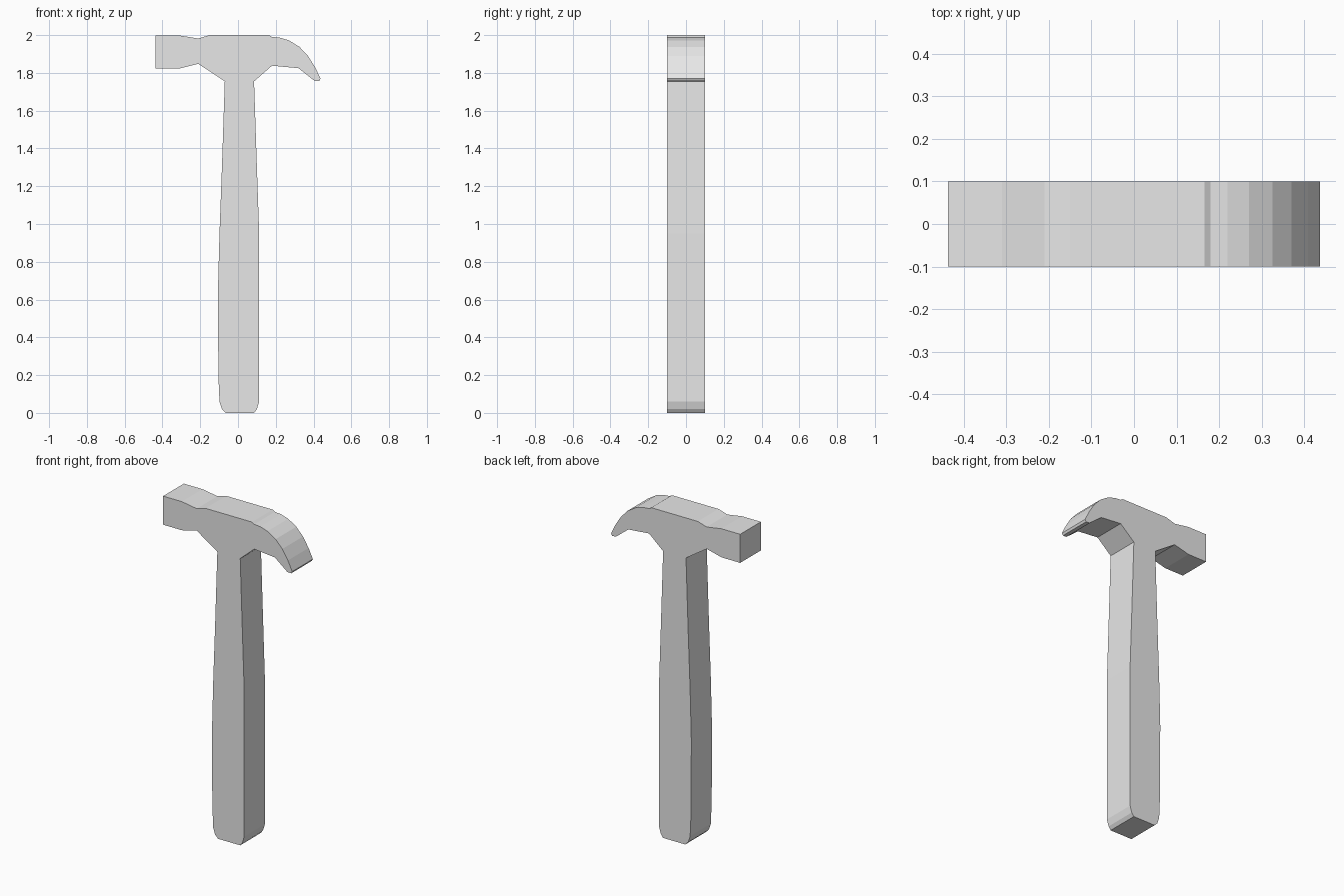
import bpy
import bmesh

cube = bpy.data.objects.get("Cube")
if cube:
    bpy.data.objects.remove(cube, do_unlink=True)

HALF_DEPTH = 0.1

grey = bpy.data.materials.new("light grey")
grey.use_nodes = True
grey.diffuse_color = (0.8, 0.8, 0.8, 1)
grey.node_tree.nodes["Principled BSDF"].inputs["Base Color"].default_value = (0.8, 0.8, 0.8, 1)


def slab(name, outline):
    """Extrude an anticlockwise x-z outline; the closing edge stays open as the joint."""
    bm = bmesh.new()
    front = [bm.verts.new((x, -HALF_DEPTH, z)) for x, z in outline]
    back = [bm.verts.new((x, HALF_DEPTH, z)) for x, z in outline]
    bm.faces.new(front)
    bm.faces.new(back[::-1])
    for i in range(len(outline) - 1):
        bm.faces.new((front[i], back[i], back[i + 1], front[i + 1]))
    mesh = bpy.data.meshes.new(name)
    bm.to_mesh(mesh)
    bm.free()
    mesh.materials.append(grey)
    obj = bpy.data.objects.new(name, mesh)
    bpy.context.collection.objects.link(obj)
    return obj


joint_left, joint_right = (-0.07, 1.755), (0.085, 1.755)

# Handle: tapered shaft with a rounded butt
slab("handle", [
    joint_left, (-0.085, 1.3), (-0.098, 0.95), (-0.106, 0.65), (-0.104, 0.2),
    (-0.098, 0.06), (-0.085, 0.02), (-0.065, 0),
    (0.085, 0), (0.1, 0.02), (0.112, 0.06),
    (0.112, 0.95), (0.098, 1.36), joint_right,
])

# Head: curved claw on one side, waisted striking block on the other
claw_under = [(0.18, 1.838), (0.32, 1.825), (0.405, 1.758)]
claw_top = [(0.43, 1.757), (0.437, 1.77), (0.408, 1.83), (0.37, 1.89),
            (0.325, 1.938), (0.27, 1.972), (0.22, 1.987), (0.18, 1.99)]
striker = [(0.165, 2.0), (-0.15, 2.0), (-0.21, 1.982), (-0.31, 1.998),
           (-0.437, 1.998), (-0.437, 1.823), (-0.31, 1.823), (-0.21, 1.848)]
slab("head", [joint_right] + claw_under + claw_top + striker + [joint_left])
